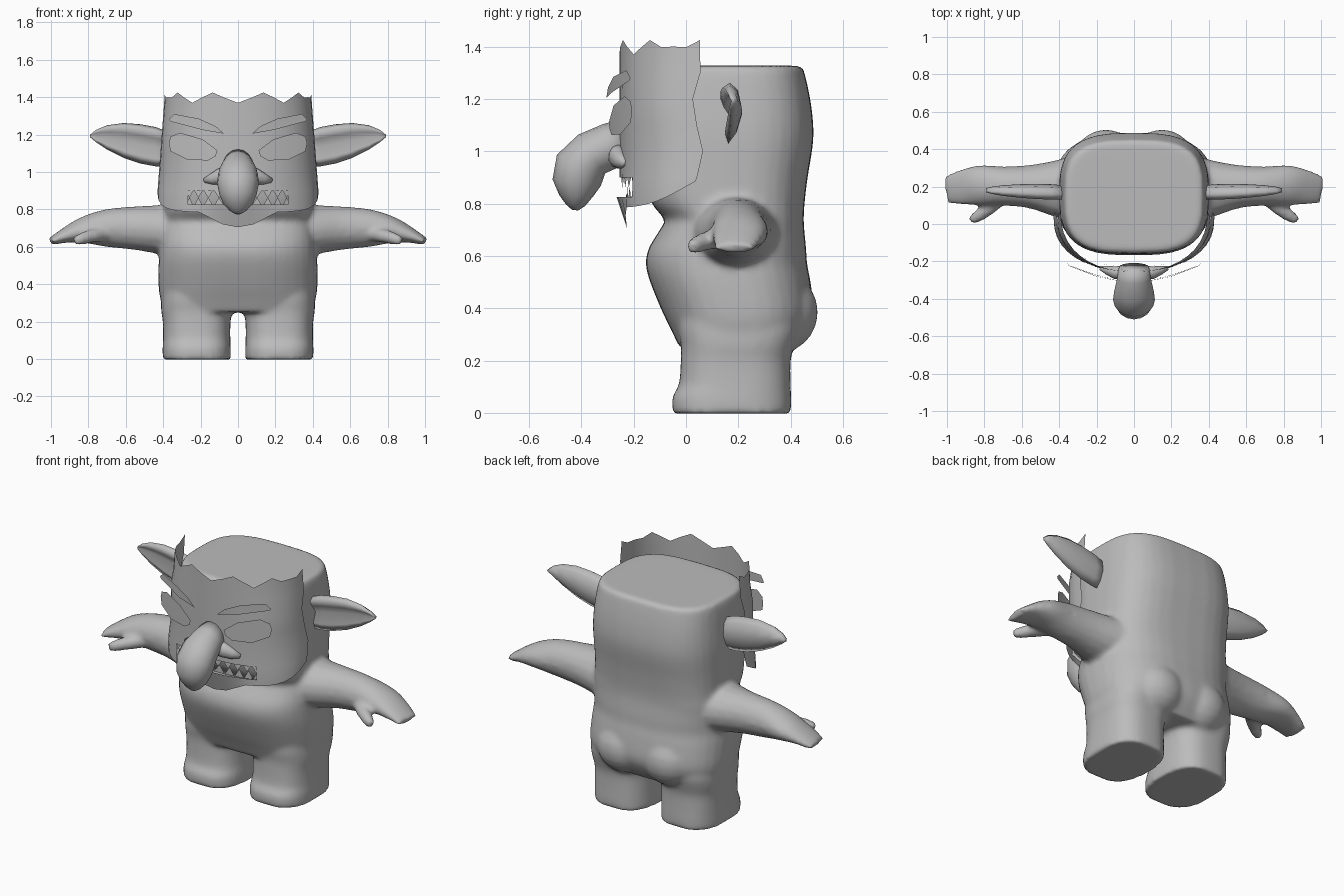
import bpy, bmesh, math
from mathutils import Vector

if "Cube" in bpy.data.objects:
    bpy.data.objects.remove(bpy.data.objects["Cube"])

grey = bpy.data.materials.new("plain grey")
grey.diffuse_color = (0.5, 0.5, 0.5, 1)
grey.use_nodes = True
grey.node_tree.nodes["Principled BSDF"].inputs["Base Color"].default_value = grey.diffuse_color


def finish(name, bm, closed=True):
    if closed:
        bmesh.ops.recalc_face_normals(bm, faces=bm.faces)
    me = bpy.data.meshes.new(name)
    bm.to_mesh(me)
    bm.free()
    me.materials.append(grey)
    me.shade_smooth()
    ob = bpy.data.objects.new(name, me)
    bpy.context.collection.objects.link(ob)
    return ob


def spline(rows, steps=4):
    """Refine a table of sections with a smooth curve through every row."""
    out = []
    last = len(rows) - 1
    for i in range(last):
        q = [rows[min(max(i + d, 0), last)] for d in (-1, 0, 1, 2)]
        for k in range(steps):
            t = k / steps
            out.append([.5 * (2 * b + (c - a) * t + (2 * a - 5 * b + 4 * c - d) * t * t
                              + (3 * b - a - 3 * c + d) * t ** 3) for a, b, c, d in zip(*q)])
    return out + [rows[-1]]


def loft(bm, rings, mirrored=False):
    """Skin a list of rings and cap both ends, optionally on both sides."""
    for s in ((1, -1) if mirrored else (1,)):
        vs = [[bm.verts.new((p[0] * s, p[1], p[2])) for p in r] for r in rings]
        n = len(vs[0])
        for a, b in zip(vs, vs[1:]):
            for i in range(n):
                j = (i + 1) % n
                bm.faces.new((a[i], a[j], b[j], b[i]))
        bm.faces.new(vs[0])
        bm.faces.new(vs[-1])


def power(v, e):
    return math.copysign(abs(v) ** e, v)


def oval(cx, cy, z, rx, ry, n=2.0, count=36):
    e = 2 / n
    return [Vector((cx + rx * power(math.cos(a), e), cy + ry * power(math.sin(a), e), z))
            for a in (2 * math.pi * i / count for i in range(count))]


def tube(path, ref, count=16):
    """Rings (x, y, z, radius along ref, other radius) square to the path."""
    pts = [Vector(p[:3]) for p in path]
    out = []
    for i, p in enumerate(path):
        t = (pts[min(i + 1, len(pts) - 1)] - pts[max(i - 1, 0)]).normalized()
        n = t.cross(ref).normalized()
        b = n.cross(t)
        out.append([pts[i] + b * p[3] * math.cos(a) + n * p[4] * math.sin(a)
                    for a in (2 * math.pi * k / count for k in range(count))])
    return out


X, Z = Vector((1, 0, 0)), Vector((0, 0, 1))

# body: torso with head, legs and arms melted together (last value: squareness)
bm = bmesh.new()
torso = [(.25, .395, -.025, .42, 2.8), (.32, .415, -.058, .465, 2.7), (.39, .425, -.092, .488, 2.6),
         (.5, .425, -.137, .476, 2.6), (.57, .42, -.154, .463, 2.6), (.63, .415, -.142, .459, 2.7),
         (.7, .408, -.1, .452, 2.8), (.74, .403, -.083, .45, 2.9), (.8, .4, -.13, .453, 3),
         (.9, .4, -.155, .465, 3), (1.05, .4, -.167, .487, 3), (1.18, .39, -.163, .478, 3.1),
         (1.31, .372, -.155, .45, 3.2), (1.327, .35, -.13, .435, 3.2)]
loft(bm, [oval(0, (a + b) / 2, z, w, (b - a) / 2, n) for z, w, a, b, n in spline(torso)])
legs = [(-.003, .182, -.052, .402), (.06, .182, -.052, .402), (.11, .18, -.027, .4),
        (.2, .181, -.02, .4), (.26, .19, -.02, .415), (.32, .19, -.03, .43), (.42, .18, -.03, .42)]
loft(bm, [oval(.221, (a + b) / 2, z, w, (b - a) / 2, 2.7) for z, w, a, b in spline(legs)], True)
buttock = [oval(.15, .345, .385 - .16 * math.cos(a), .17 * math.sin(a), .16 * math.sin(a))
           for a in (math.pi * (.02 + .96 * k / 10) for k in range(11))]
loft(bm, buttock, True)
arm = [(.3, .19, .69, .15, .18), (.4, .19, .692, .134, .158), (.55, .2, .7, .117, .118),
       (.7, .203, .7, .102, .105), (.82, .207, .69, .073, .108),
       (.92, .195, .662, .042, .095), (1.002, .187, .628, .02, .077)]
loft(bm, tube(spline(arm), Z), True)
thumb = [(.7, .15, .67, .04, .04), (.77, .09, .66, .038, .04),
         (.83, .045, .645, .034, .034), (.875, .018, .63, .024, .024)]
loft(bm, tube(spline(thumb), Z, 10), True)
body = finish("body", bm)
m = body.modifiers.new("melt", 'REMESH')
m.mode, m.voxel_size, m.use_smooth_shade = 'VOXEL', .014, True
m = body.modifiers.new("soften", 'SMOOTH')
m.factor, m.iterations = .5, 7

# ears: leaf with a bulging back and a hollow front
bm = bmesh.new()
ear = [(.36, 1.03, 1.21, .03), (.44, 1.03, 1.24, .035), (.52, 1.045, 1.255, .035),
       (.61, 1.075, 1.262, .03), (.7, 1.12, 1.25, .022), (.76, 1.16, 1.225, .012),
       (.79, 1.185, 1.2, .004)]
rings = []
for x, lo, hi, d in ear:
    h, y0 = hi - lo, .16 + .03 * (x - .36)
    rings.append([Vector((x, y0 + y, lo + h * f)) for y, f in
                  ((0, 0), (.01 + d * .6, .2), (.015 + d, .5), (.01 + d * .7, .85), (0, 1),
                   (-d * .9, .9), (-d * .5, .72), (d * .4, .5), (-d * .4, .2))])
loft(bm, rings, True)
finish("ears", bm)


# face mask: open curved shell with a ragged top and a mouth hole
def mask_point(u, z):
    """u runs from -1 (left edge) to 1 (right edge)."""
    a = u * math.pi / 2
    w = .43 - .075 * max(0, z - .9)
    yb = .045 + .02 * math.cos((z - 1.0) * 2 * math.pi / .36)
    yf = -.255
    x = w * power(math.sin(a), .9)
    return Vector((x, yb - (yb - yf) * max(0, math.cos(a)) ** .9, z))


bm = bmesh.new()
levels = [.78, .825, .9, 1.0, 1.1, 1.2, 1.3, 1.4]
HALF = 10
grid = []
for k in range(-HALF, HALF + 1):
    u = k / HALF
    x = mask_point(u, .9).x
    chin = max(0, 1 - (x / .19) ** 2)
    low = .785 + .1 * u ** 4 - .08 * chin
    top = 1.37 if abs(k) % 4 == 0 else 1.425 if k % 2 == 0 else 1.398
    if abs(k) == 8:
        top = 1.4
    col = []
    for i, z in enumerate(levels):
        z = low if i == 0 else top if i == 7 else max(z, low + .012 * i)
        p = mask_point(u, z)
        p.y += chin * {0: .03, 1: -.01}.get(i, 0)
        col.append(bm.verts.new(p))
    grid.append(col)
for a, b in zip(grid, grid[1:]):
    for i in range(len(levels) - 1):
        mid = (a[i].co + b[i + 1].co) / 2
        if i == 1 and abs(mid.x) < .28:
            continue
        bm.faces.new((a[i], b[i], b[i + 1], a[i + 1]))
finish("face_mask", bm, False)

# teeth: two zigzag strips in the mouth
for name, root, tip, off in (("upper_teeth", .905, .862, .008), ("lower_teeth", .815, .865, .025)):
    bm = bmesh.new()
    n = 10
    for k in range(n):
        u0, u1 = -.43 + .86 * k / n, -.43 + .86 * (k + 1) / n
        tri = [mask_point(u0, root), mask_point(u1, root), mask_point((u0 + u1) / 2, tip)]
        if tip < root:
            tri.reverse()
        bm.faces.new([bm.verts.new(p + Vector((0, off, 0))) for p in tri])
    finish(name, bm, False)


# eyes and brows: curved plates floating in front of the mask
def plates(name, outline, front):
    bm = bmesh.new()
    for s in (1, -1):
        pts = [bm.verts.new((s * x, front + .7 * x * x, z)) for x, z in outline]
        f = bm.faces.new(pts)
        f.normal_update()
        if f.normal.y > 0:
            f.normal_flip()
    bmesh.ops.triangulate(bm, faces=bm.faces)
    finish(name, bm, False)


plates("eyes", [(.37, 1.155), (.36, 1.19), (.31, 1.21), (.19, 1.175), (.11, 1.115),
                (.12, 1.085), (.16, 1.062), (.27, 1.065), (.36, 1.11)], -.302)
plates("brows", [(.37, 1.28), (.34, 1.31), (.21, 1.285), (.12, 1.245), (.075, 1.205),
                 (.19, 1.225), (.36, 1.27)], -.308)

# nose: drooping tube with two nostril wings
bm = bmesh.new()
nose = [(0, -.23, 1.035, .08, .09), (0, -.29, 1.02, .09, .088), (0, -.36, .99, .106, .09),
        (0, -.405, .94, .112, .1), (0, -.418, .88, .1, .093), (0, -.42, .83, .078, .065),
        (0, -.422, .793, .045, .036), (0, -.424, .775, .015, .012)]
loft(bm, tube(nose, X))
wing = [(.05, -.26, .985, .05, .04), (.1, -.26, .975, .042, .035),
        (.14, -.248, .962, .03, .025), (.18, -.235, .955, .012, .012)]
loft(bm, tube(wing, Z, 10), True)
finish("nose", bm)
